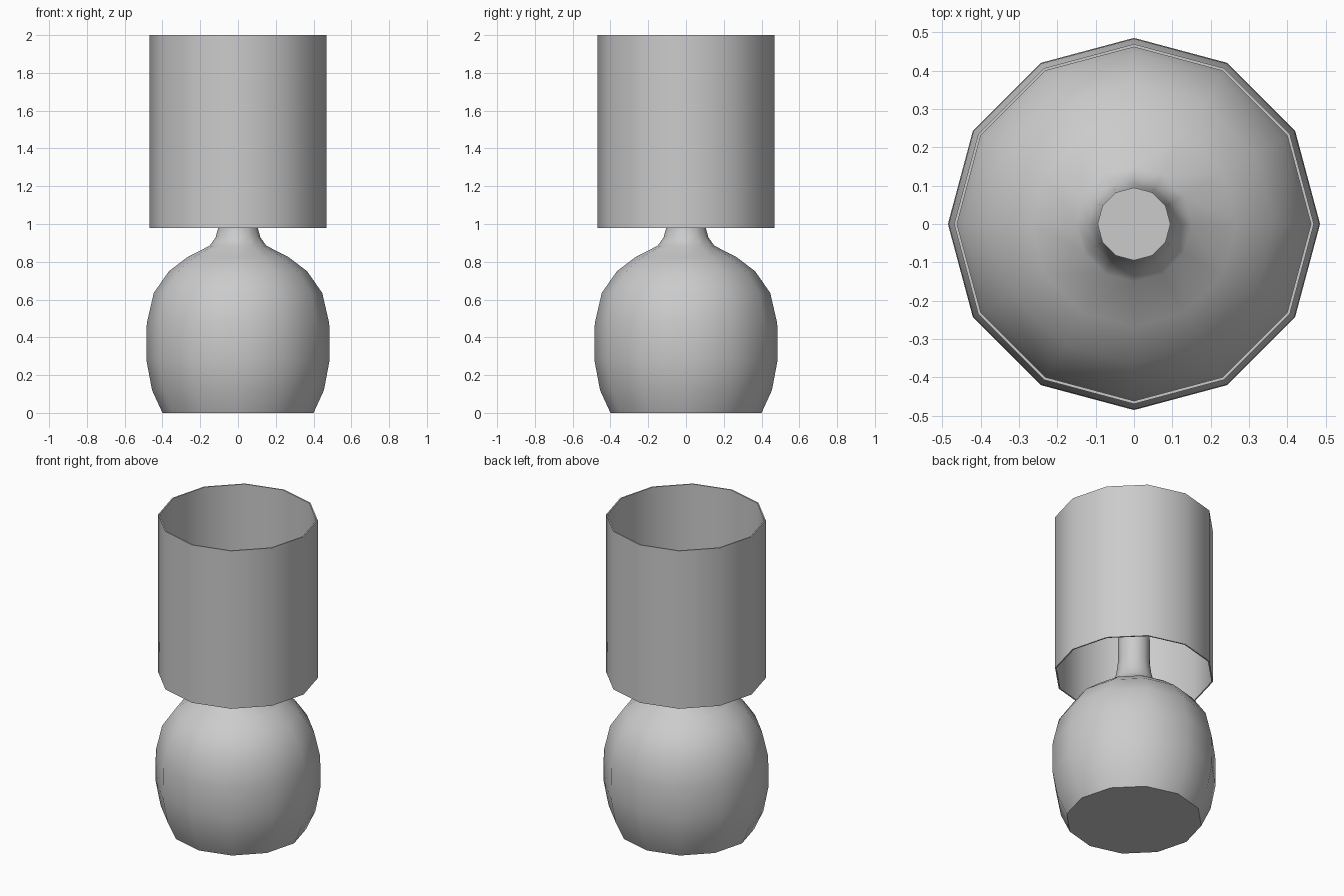
import bpy, bmesh
from math import cos, sin, tau, radians

if "Cube" in bpy.data.objects:
    bpy.data.objects.remove(bpy.data.objects["Cube"])

SIDES = 12


def lathe(name, profile, closed):
    """Revolve (radius, z) points; closed joins the profile into a tube, otherwise ends are capped."""
    bm = bmesh.new()
    rings = [[bm.verts.new((r * cos(tau * i / SIDES), r * sin(tau * i / SIDES), z))
              for i in range(SIDES)] for r, z in profile]
    pairs = list(zip(rings, rings[1:]))
    if closed:
        pairs.append((rings[-1], rings[0]))
    else:
        bm.faces.new(rings[0][::-1])
        bm.faces.new(rings[-1])
    for a, b in pairs:
        for i in range(SIDES):
            j = (i + 1) % SIDES
            bm.faces.new((a[i], a[j], b[j], b[i]))
    bmesh.ops.recalc_face_normals(bm, faces=bm.faces)
    mesh = bpy.data.meshes.new(name)
    bm.to_mesh(mesh)
    bm.free()
    obj = bpy.data.objects.new(name, mesh)
    bpy.context.collection.objects.link(obj)
    bpy.ops.object.select_all(action='DESELECT')
    obj.select_set(True)
    bpy.context.view_layer.objects.active = obj
    bpy.ops.object.shade_smooth_by_angle(angle=radians(45))
    return obj


# Rounded lamp base flowing into a narrow neck
lathe("lamp_base", [(0.40, 0), (0.455, 0.12), (0.485, 0.28), (0.483, 0.475),
                    (0.446, 0.635), (0.366, 0.75), (0.267, 0.825), (0.15, 0.885),
                    (0.118, 0.93), (0.105, 0.98), (0.095, 1.06), (0.095, 1.22)], False)

# Thin open cylindrical shade
lathe("lamp_shade", [(0.469, 0.98), (0.469, 2.0), (0.461, 2.0), (0.461, 0.98)], True)
